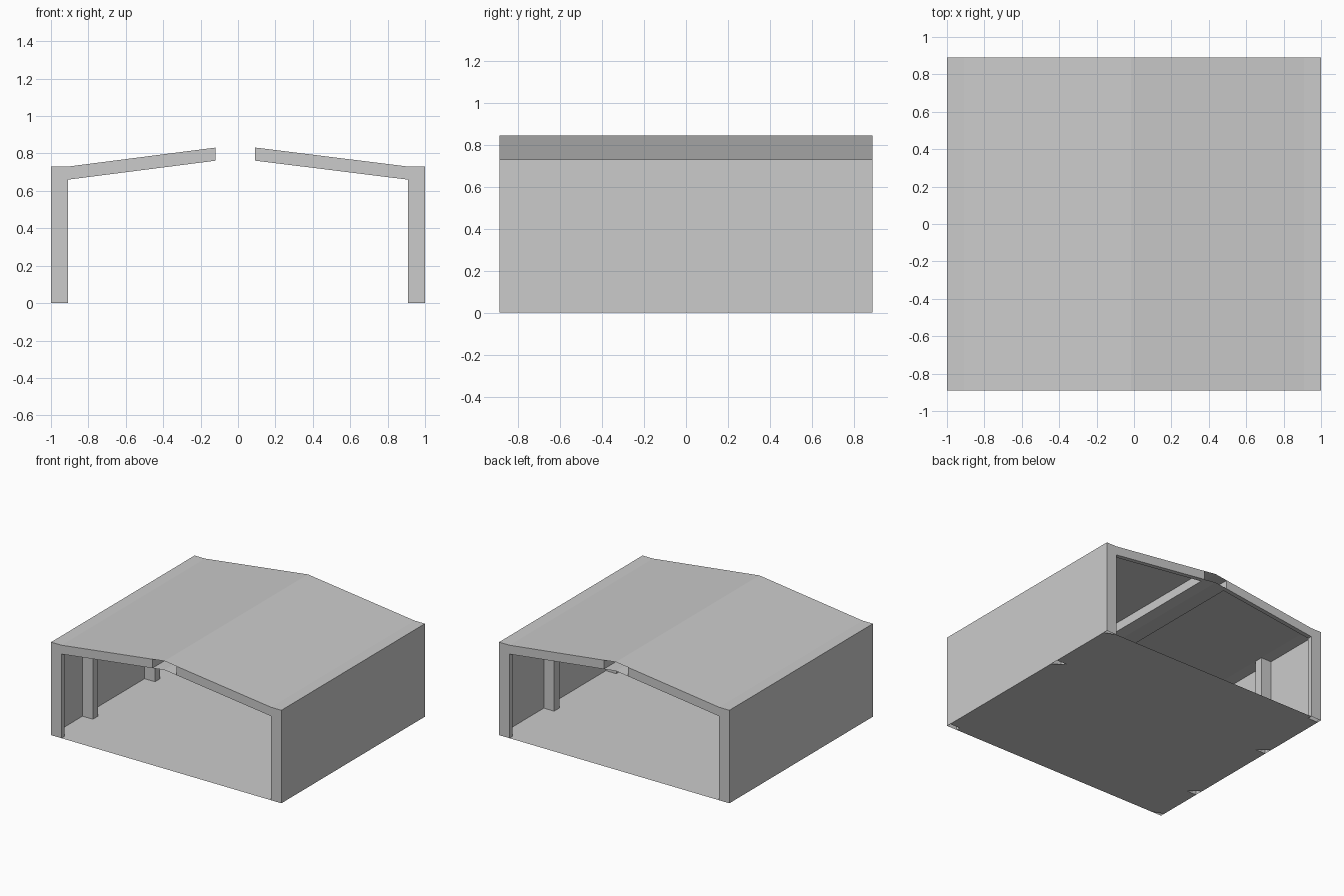
import bpy
import bmesh

if "Cube" in bpy.data.objects:
    bpy.data.objects.remove(bpy.data.objects["Cube"])

D = 0.89            # half depth
EAVE, RIDGE = 0.73, 0.845
RX = -0.015         # ridge position across
IN = 0.91           # inner face of the columns
DROP = 0.07         # rafter and ridge box depth
BEAM = 0.105        # half width of ridge box
# y ranges of the four frames
FRAMES = [(-D, -D + 0.035), (-0.50, -0.435), (0.27, 0.335), (D - 0.035, D)]


def finish(name, bm):
    mesh = bpy.data.meshes.new(name)
    bm.to_mesh(mesh)
    bm.free()
    obj = bpy.data.objects.new(name, mesh)
    bpy.context.collection.objects.link(obj)
    return obj


def loft(name, a, b):
    """Sheet strip between two matching polylines."""
    bm = bmesh.new()
    va = [bm.verts.new(p) for p in a]
    vb = [bm.verts.new(p) for p in b]
    for i in range(len(a) - 1):
        bm.faces.new((va[i], va[i + 1], vb[i + 1], vb[i]))
    return finish(name, bm)


def roof_z(x):
    edge = IN if x > RX else -IN
    return RIDGE + (EAVE - RIDGE) * (x - RX) / (edge - RX)


# Outer shell: walls and roof in one folded sheet
shell = [(-1, 0), (-1, EAVE), (-IN, EAVE), (RX, RIDGE), (IN, EAVE), (1, EAVE), (1, 0)]
loft("walls_and_roof", [(x, -D, z) for x, z in shell], [(x, D, z) for x, z in shell])

# Hollow ridge box, open at both ends
l, r = RX - BEAM, RX + BEAM
box = [(l, roof_z(l)), (l, roof_z(l) - DROP), (RX, RIDGE - DROP),
       (r, roof_z(r) - DROP), (r, roof_z(r))]
loft("ridge_box", [(x, D, z) for x, z in box], [(x, -D, z) for x, z in box])

# Wall columns, hollow channels against the walls
for s, side in ((-1, "left"), (1, "right")):
    for i, (y0, y1) in enumerate(FRAMES):
        path = [(s, y0), (s * IN, y0), (s * IN, y1), (s, y1)]
        if s > 0:
            path.reverse()
        loft(f"{side}_column_{i + 1}", [(x, y, EAVE) for x, y in path],
             [(x, y, 0) for x, y in path])

# End rafters between the columns and the ridge box
for end, (y0, y1) in (("front", FRAMES[0]), ("back", FRAMES[-1])):
    for side, xa, xb in (("left", -IN, l), ("right", r, IN)):
        def section(x):
            t = roof_z(x)
            return [(x, y0, t), (x, y0, t - DROP), (x, y1, t - DROP), (x, y1, t)]
        loft(f"{end}_{side}_rafter", section(xa), section(xb))

# Floor sheet, notched around the columns
edge = []
for y0, y1 in FRAMES:
    edge += [(1, y0), (IN, y0), (IN, y1), (1, y1)]
edge = edge[1:-1]
outline = edge + [(-x, y) for x, y in reversed(edge)]
bm = bmesh.new()
bm.faces.new([bm.verts.new((x, y, 0)) for x, y in outline])
bmesh.ops.triangulate(bm, faces=bm.faces[:])
finish("floor", bm)
